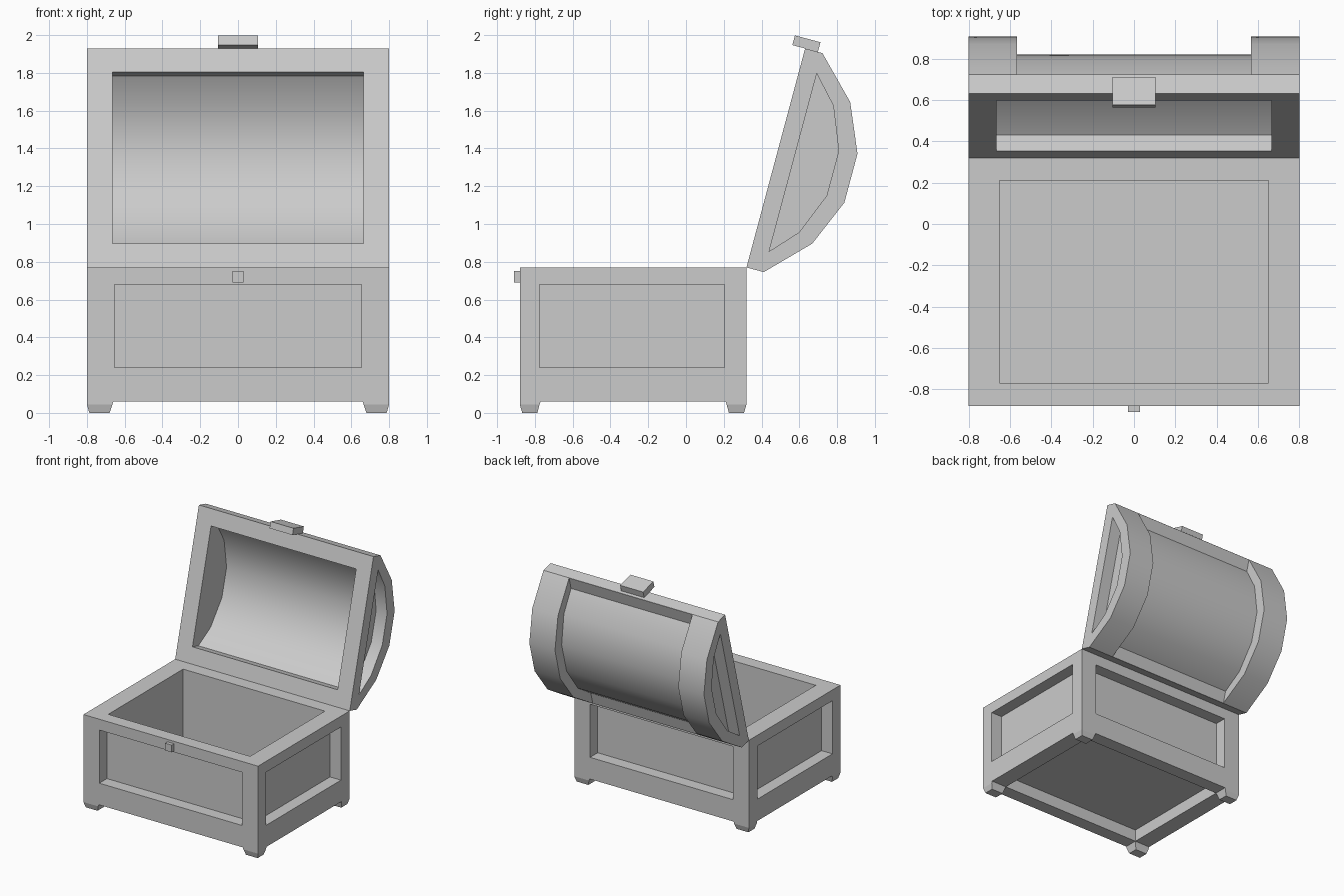
import bpy, bmesh, math
from mathutils import Vector

if "Cube" in bpy.data.objects:
    bpy.data.objects.remove(bpy.data.objects["Cube"])

TILT = math.radians(15)            # lid leans back past vertical
HINGE = Vector((0, 0.32, 0.77))
U = Vector((0, math.sin(TILT), math.cos(TILT)))    # along the lid rim
N = Vector((0, math.cos(TILT), -math.sin(TILT)))   # out through the lid top


def loft(name, rings):
    """Closed solid through a list of equal-length point rings."""
    bm = bmesh.new()
    vr = [[bm.verts.new(p) for p in r] for r in rings]
    n = len(rings[0])
    for a, b in zip(vr, vr[1:]):
        for i in range(n):
            bm.faces.new((a[i], a[(i + 1) % n], b[(i + 1) % n], b[i]))
    bm.faces.new(vr[0])
    bm.faces.new(vr[-1])
    bmesh.ops.recalc_face_normals(bm, faces=bm.faces)
    me = bpy.data.meshes.new(name)
    bm.to_mesh(me)
    bm.free()
    ob = bpy.data.objects.new(name, me)
    bpy.context.collection.objects.link(ob)
    return ob


def rect(x0, x1, y0, y1, z):
    return [(x0, y0, z), (x1, y0, z), (x1, y1, z), (x0, y1, z)]


def box(name, x0, x1, y0, y1, z0, z1):
    return loft(name, [rect(x0, x1, y0, y1, z0), rect(x0, x1, y0, y1, z1)])


def lid_prism(name, profile, x0, x1):
    """Extrude a (u, n) lid profile along x, in the opened position."""
    return loft(name, [[HINGE + U * u + N * n + Vector((x, 0, 0)) for u, n in profile]
                       for x in (x0, x1)])


def cut(ob, cutters):
    bpy.context.view_layer.objects.active = ob
    for c in cutters:
        c.hide_render = True
        m = ob.modifiers.new("cut", "BOOLEAN")
        m.operation = "DIFFERENCE"
        m.solver = "EXACT"
        m.object = c
        bpy.ops.object.modifier_apply(modifier=m.name)
        bpy.data.objects.remove(c)


def mirrored(half):
    """Complete a half profile about the lid's middle (u = 0.6)."""
    return half + [(1.2 - u, n) for u, n in reversed(half)]


# Chest body: hollow, with recessed panels on four sides and underneath
body = box("chest_body", -0.8, 0.8, -0.88, 0.32, 0.06, 0.77)
cut(body, [
    box("cavity", -0.65, 0.65, -0.77, 0.21, 0.175, 1.0),
    box("front_recess", -0.655, 0.655, -1.0, -0.78, 0.24, 0.68),
    box("back_recess", -0.655, 0.655, 0.22, 0.5, 0.24, 0.68),
    box("left_recess", -1.0, -0.7, -0.775, 0.205, 0.24, 0.68),
    box("right_recess", 0.7, 1.0, -0.775, 0.205, 0.24, 0.68),
    box("bottom_recess", -0.66, 0.66, -0.77, 0.21, -0.1, 0.16),
])

# Tapered corner feet
for sx in (-1, 1):
    for sy in (-1, 1):
        rings = [rect(sx * a, sx * b, -0.28 + sy * c, -0.28 + sy * d, z)
                 for a, b, c, d, z in ((0.66, 0.8, 0.49, 0.6, 0.06),
                                       (0.665, 0.8, 0.495, 0.6, 0.045),
                                       (0.68, 0.787, 0.507, 0.587, 0.0))]
        loft(f"foot_{'left' if sx < 0 else 'right'}_{'front' if sy < 0 else 'back'}", rings)

# Arched lid: hollow, sunken middle between two end bands, recessed ends
lid = lid_prism("lid", mirrored([(0, 0), (0, 0.095), (0.212, 0.304), (0.466, 0.412)]), -0.8, 0.8)
groove = mirrored([(-0.1, 0.6), (-0.1, 0.096), (0.10, 0.096), (0.245, 0.232), (0.475, 0.324)])
hollow = mirrored([(0.13, -0.1), (0.13, 0.08), (0.262, 0.212), (0.482, 0.305)])
end_panel = mirrored([(0.113, 0.094), (0.253, 0.222), (0.477, 0.312)])
cut(lid, [
    lid_prism("groove", groove, -0.565, 0.565),
    lid_prism("hollow", hollow, -0.665, 0.665),
    lid_prism("left_end_recess", end_panel, -1.0, -0.7),
    lid_prism("right_end_recess", end_panel, 0.7, 1.0),
])
bpy.ops.object.select_all(action="DESELECT")
lid.select_set(True)
bpy.context.view_layer.objects.active = lid
bpy.ops.object.shade_smooth_by_angle(angle=math.radians(30))

# Latch on the lid rim and catch on the body
lid_prism("latch", [(1.2, -0.07), (1.2, 0.07), (1.253, 0.07), (1.253, -0.07)], -0.105, 0.105)
box("catch", -0.03, 0.03, -0.91, -0.88, 0.69, 0.75)
